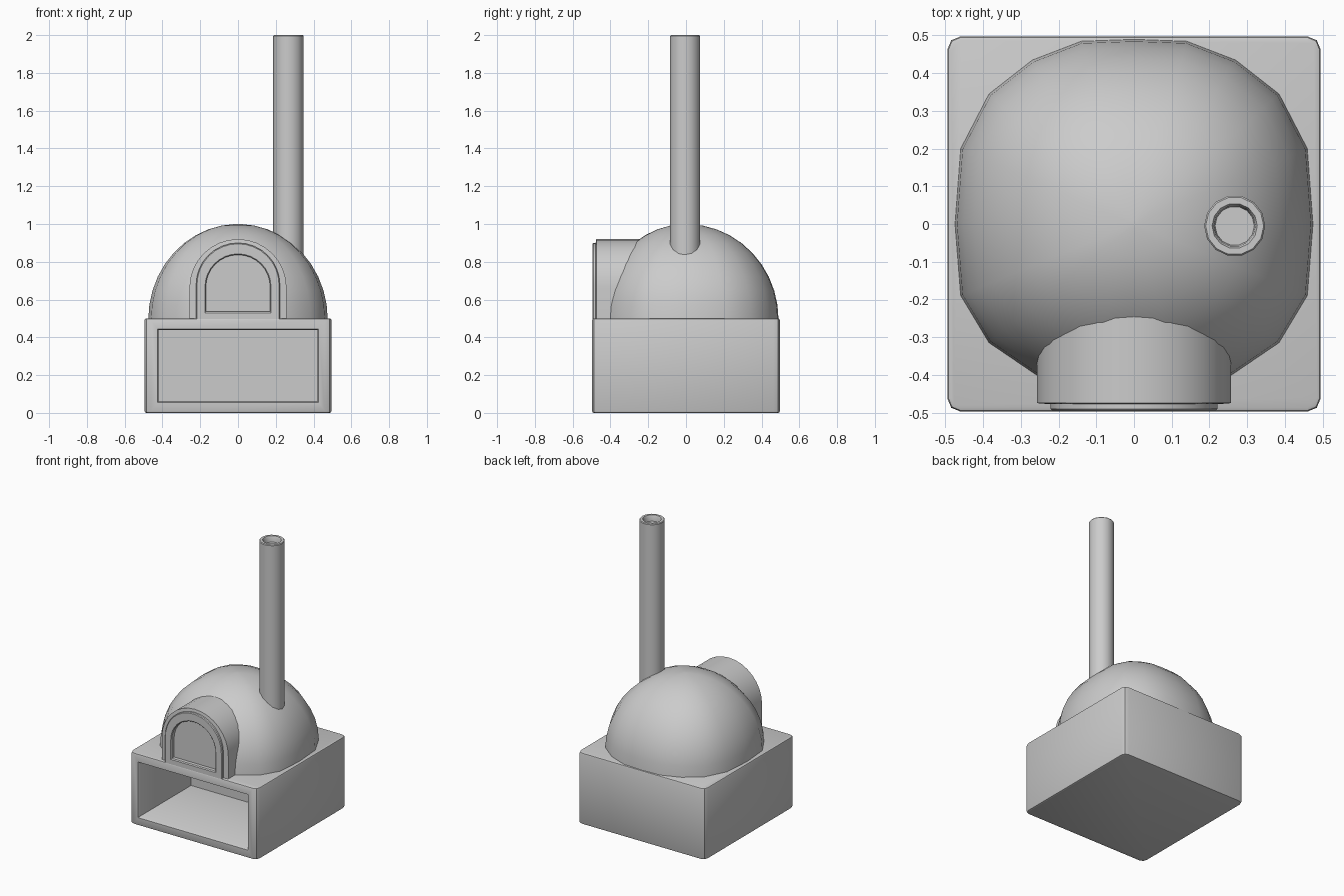
import bpy, bmesh, math
from mathutils import Vector

if "Cube" in bpy.data.objects:
    bpy.data.objects.remove(bpy.data.objects["Cube"])


def finish(name, bm, angle=35):
    bmesh.ops.recalc_face_normals(bm, faces=bm.faces)
    me = bpy.data.meshes.new(name)
    bm.to_mesh(me)
    bm.free()
    ob = bpy.data.objects.new(name, me)
    bpy.context.collection.objects.link(ob)
    bpy.ops.object.select_all(action='DESELECT')
    bpy.context.view_layer.objects.active = ob
    ob.select_set(True)
    bpy.ops.object.shade_smooth_by_angle(angle=math.radians(angle))
    return ob


def loft(name, rings, angle=35):
    """Skin a series of equal-length closed rings and cap both ends."""
    bm = bmesh.new()
    loops = [[bm.verts.new(p) for p in r] for r in rings]
    n = len(loops[0])
    for a, b in zip(loops, loops[1:]):
        for i in range(n):
            j = (i + 1) % n
            bm.faces.new((a[i], a[j], b[j], b[i]))
    bm.faces.new(loops[0])
    bm.faces.new(loops[-1])
    return finish(name, bm, angle)


# base block with rounded edges and an open wood store in the front
bm = bmesh.new()
bmesh.ops.create_cube(bm, size=1)
for v in bm.verts:
    v.co = Vector((v.co.x * 0.99, v.co.y * 0.995, (v.co.z + 0.5) * 0.5))
upright = [e for e in bm.edges if abs(e.verts[0].co.z - e.verts[1].co.z) > 0.4]
bmesh.ops.bevel(bm, geom=upright, offset=0.035, segments=2, profile=0.5, affect='EDGES')
rims = [e for e in bm.edges if abs(e.verts[0].co.z - e.verts[1].co.z) < 0.01]
bmesh.ops.bevel(bm, geom=rims, offset=0.01, segments=2, profile=0.5, affect='EDGES')
bm.faces.ensure_lookup_table()
front = max((f for f in bm.faces if f.normal.y < -0.99), key=lambda f: f.calc_area())
for hx, hz, y in ((0.427, 0.195, -0.4975), (0.42, 0.188, -0.485), (0.42, 0.188, 0.08)):
    bmesh.ops.inset_individual(bm, faces=[front], thickness=0.004)
    for v in front.verts:
        v.co = (math.copysign(hx, v.co.x), y, 0.25 + math.copysign(hz, v.co.z - 0.25))
finish("base", bm)

# dome: slightly squarish outline shrinking towards the top
half = [(0, 0.49), (0.14, 0.485), (0.27, 0.435), (0.385, 0.345), (0.46, 0.2), (0.475, 0),
        (0.46, -0.19), (0.385, -0.315), (0.26, -0.4), (0.14, -0.45), (0, -0.46)]
outline = half + [(-x, y) for x, y in half[-2:0:-1]]
rings = []
for k in range(11):
    t = math.radians(88.5 * k / 10)
    rings.append([(x * math.cos(t), y * math.cos(t), 0.495 + 0.505 * math.sin(t))
                  for x, y in outline])
loft("dome", rings, 40)


# oven mouth: arch with raised rim and recessed door
def arch(r, top, bottom, y, seg=16):
    pts = [(r, y, bottom)]
    for i in range(seg + 1):
        a = math.pi * i / seg
        pts.append((r * math.cos(a), y, top - r + r * math.sin(a)))
    return pts + [(-r, y, bottom)]


loft("oven_mouth", [arch(*p) for p in (
    (0.257, 0.92, 0.49, -0.15), (0.257, 0.92, 0.49, -0.475),
    (0.222, 0.90, 0.49, -0.478), (0.222, 0.90, 0.49, -0.49),
    (0.217, 0.895, 0.49, -0.495), (0.175, 0.842, 0.53, -0.495),
    (0.17, 0.837, 0.537, -0.49), (0.17, 0.837, 0.537, -0.465))])


# chimney pipe with a hollow top
def circle(r, z, n=14):
    return [(0.267 + r * math.cos(2 * math.pi * i / n),
             -0.005 + r * math.sin(2 * math.pi * i / n), z) for i in range(n)]


loft("chimney", [circle(*p) for p in (
    (0.081, 0.7), (0.081, 1.995), (0.077, 2.0), (0.06, 2.0),
    (0.055, 1.99), (0.052, 1.96))])
